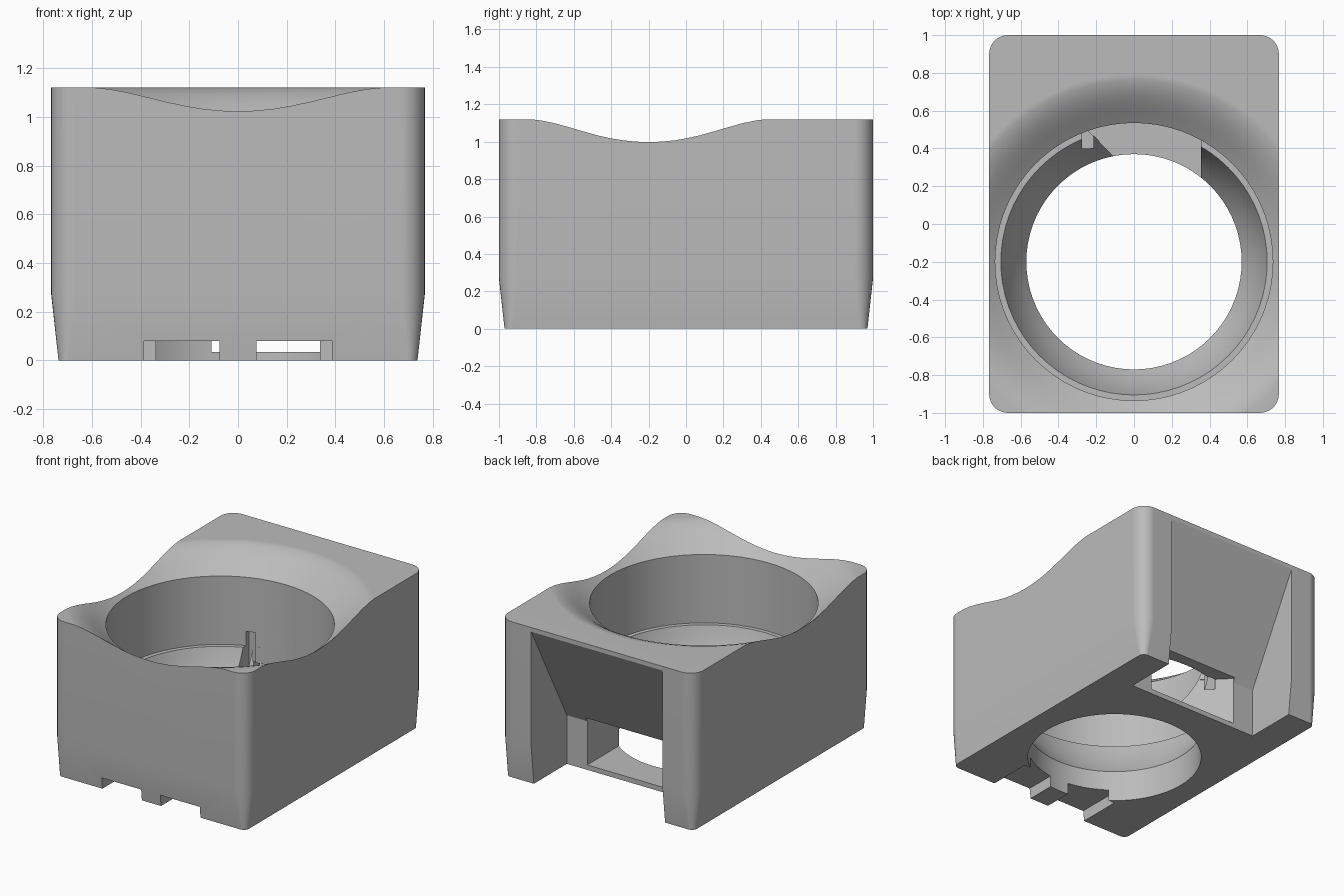
import bpy, bmesh, math
from mathutils import Vector

if "Cube" in bpy.data.objects:
    bpy.data.objects.remove(bpy.data.objects["Cube"], do_unlink=True)

BORE_Y = -0.2
RIM_R = 0.735

grey = bpy.data.materials.new("plain_grey")
grey.use_nodes = True
grey.diffuse_color = (0.5, 0.5, 0.5, 1)
grey.node_tree.nodes["Principled BSDF"].inputs["Base Color"].default_value = (0.5, 0.5, 0.5, 1)


def finish(name, bm):
    bmesh.ops.recalc_face_normals(bm, faces=bm.faces)
    mesh = bpy.data.meshes.new(name)
    bm.to_mesh(mesh)
    bm.free()
    mesh.materials.append(grey)
    obj = bpy.data.objects.new(name, mesh)
    bpy.context.collection.objects.link(obj)
    return obj


def loft(name, rings):
    """Closed solid through rings with equal point counts."""
    bm = bmesh.new()
    loops = [[bm.verts.new(p) for p in ring] for ring in rings]
    n = len(loops[0])
    for a, b in zip(loops, loops[1:]):
        for i in range(n):
            j = (i + 1) % n
            bm.faces.new((a[i], a[j], b[j], b[i]))
    bm.faces.new(loops[0])
    bm.faces.new(loops[-1])
    return finish(name, bm)


def prism_z(name, pts, lo, hi):
    return loft(name, [[(x, y, z) for x, y in pts] for z in (lo, hi)])


def box(name, x0, x1, y0, y1, z0, z1):
    return prism_z(name, [(x0, y0), (x1, y0), (x1, y1), (x0, y1)], z0, z1)


def rounded_ring(hx, hy, r, z, steps=8):
    ring = []
    for k, (sx, sy) in enumerate(((1, 1), (-1, 1), (-1, -1), (1, -1))):
        for i in range(steps + 1):
            a = math.pi / 2 * (k + i / steps)
            ring.append((sx * (hx - r) + r * math.cos(a), sy * (hy - r) + r * math.sin(a), z))
    return ring


# Main block: rounded upright corners, slightly tapered foot
body = loft("housing", [
    rounded_ring(0.737, 0.97, 0.04, 0),
    rounded_ring(0.767, 1.0, 0.1, 0.27),
    rounded_ring(0.767, 1.0, 0.1, 1.12),
])

# Round bore with bowl seat, ledge and flared dish at the top
profile = [(0.57, -0.1), (0.57, 0.22), (0.61, 0.275), (0.65, 0.345), (0.682, 0.42), (0.705, 0.49),
           (RIM_R, 0.49), (RIM_R, 0.975), (0.767, 0.998), (0.8, 1.023), (0.84, 1.053),
           (0.88, 1.079), (0.92, 1.1), (0.96, 1.114), (1.0, 1.121), (1.0, 1.3)]
SEG = 72
bore = loft("bore_cutter", [
    [(r * math.cos(2 * math.pi * i / SEG), BORE_Y + r * math.sin(2 * math.pi * i / SEG), z)
     for i in range(SEG)] for r, z in profile])

# Channel in the back with a sloping roof
side = [(1.2, 1.09), (1.0, 1.09), (0.6, 0.345), (0.6, -0.1), (1.2, -0.1)]
channel = loft("channel_cutter", [[(x, y, z) for y, z in side] for x in (-0.515, 0.515)])

# Slot from the channel into the bore, one wall diagonal
slot = prism_z("slot_cutter", [(0.355, 0.0), (0.355, 0.72), (-0.35, 0.72), (-0.35, 0.6), (0.25, 0.0)],
               0.035, 0.375)

# Upper part of the slot, following the bore wall
a0 = math.acos(0.355 / RIM_R)
a1 = math.acos(-0.24 / RIM_R)
arc = [(RIM_R * math.cos(a0 + (a1 - a0) * i / 16), BORE_Y + RIM_R * math.sin(a0 + (a1 - a0) * i / 16))
       for i in range(17)]
slot_top = prism_z("slot_top_cutter", arc + [(0.25, 0.0), (0.355, 0.0)], 0.2, 0.51)

# Small key notch beside the slot
key = box("key_cutter", -0.275, -0.215, 0.4, 0.515, 0.3, 0.59)

# Two front notches that open into the bore
notches = [box("notch_cutter", min(s * 0.075, s * 0.385), max(s * 0.075, s * 0.385),
               -1.1, -0.66, -0.1, 0.08) for s in (-1, 1)]

# Cut everything and remove the helpers
bpy.ops.object.select_all(action='DESELECT')
bpy.context.view_layer.objects.active = body
body.select_set(True)
for cutter in [bore, channel, slot, slot_top, key] + notches:
    cutter.hide_render = True
    mod = body.modifiers.new(cutter.name, 'BOOLEAN')
    mod.operation = 'DIFFERENCE'
    mod.solver = 'EXACT'
    mod.object = cutter
    bpy.ops.object.modifier_apply(modifier=mod.name)
    bpy.data.objects.remove(cutter, do_unlink=True)

# Smooth curves, crisp edges
bpy.ops.object.shade_smooth_by_angle(angle=math.radians(28))
weighted = body.modifiers.new("weighted_normals", 'WEIGHTED_NORMAL')
weighted.keep_sharp = True
